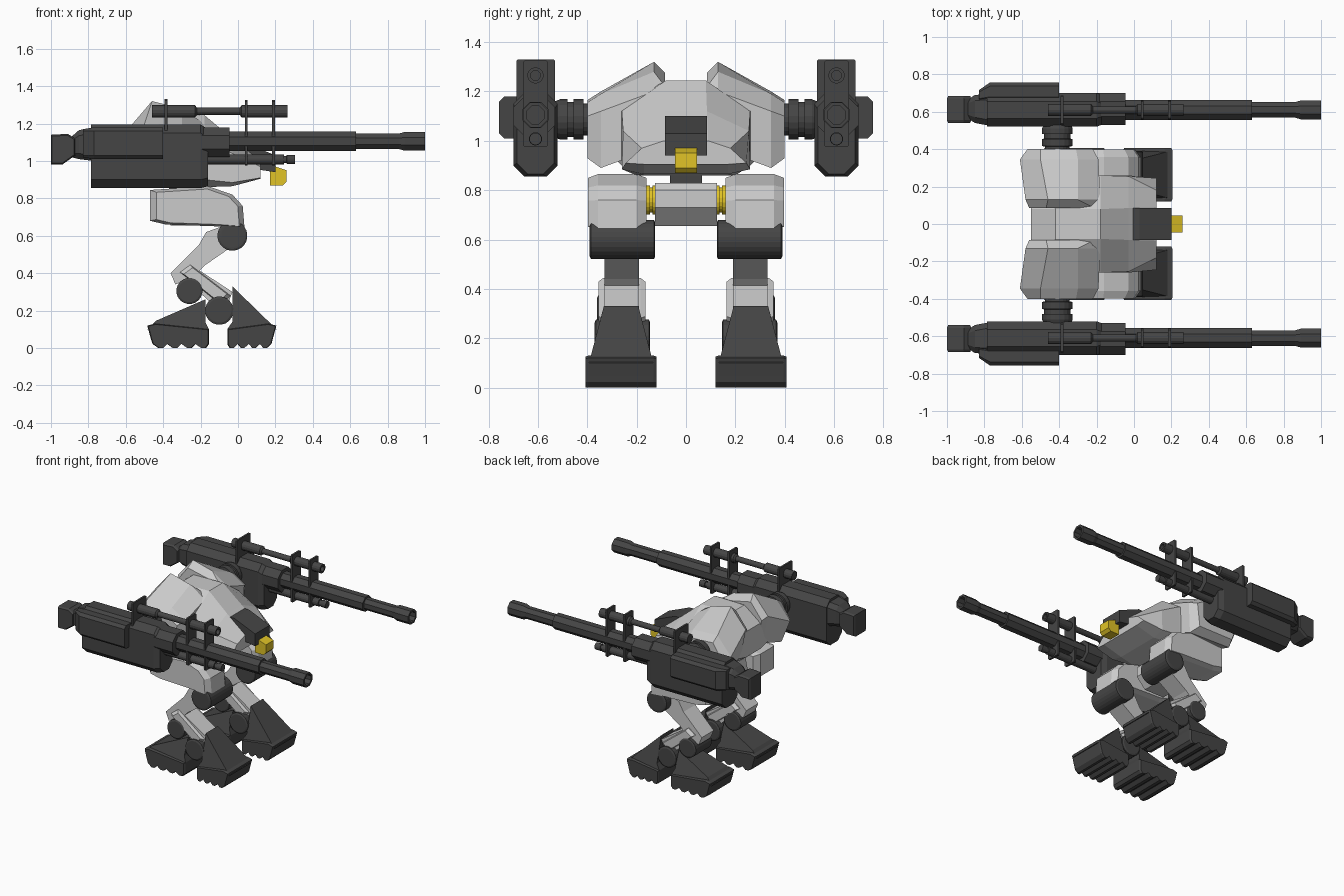
import bpy, bmesh
from math import cos, sin, pi


def material(name, col):
    m = bpy.data.materials.new(name)
    m.diffuse_color = (*col, 1)
    return m


DARK = material("dark_grey", (0.06, 0.06, 0.06))
YELLOW = material("yellow", (0.75, 0.55, 0.02))


def loft(name, rings, mat=None, mirror=True):
    """Skin a list of equal-length rings and cap both ends."""
    bm = bmesh.new()
    vs = [[bm.verts.new(p) for p in r] for r in rings]
    n = len(rings[0])
    for a, b in zip(vs, vs[1:]):
        for i in range(n):
            bm.faces.new((a[i], a[(i + 1) % n], b[(i + 1) % n], b[i]))
    bm.faces.new(vs[0])
    bm.faces.new(vs[-1])
    bmesh.ops.recalc_face_normals(bm, faces=bm.faces)
    me = bpy.data.meshes.new(name)
    bm.to_mesh(me)
    bm.free()
    ob = bpy.data.objects.new(name, me)
    bpy.context.collection.objects.link(ob)
    if mat:
        me.materials.append(mat)
    if mirror:
        m = ob.modifiers.new("mirror", 'MIRROR')
        m.use_axis = (False, True, False)
        m.use_mirror_merge = False
    return ob


def slab(name, pts, y0, y1, ch=0.0, k=0.85, mat=None, mirror=True):
    """Side profile (x, z) extruded in y, ends chamfered by ch and shrunk by k."""
    cx = sum(p[0] for p in pts) / len(pts)
    cz = sum(p[1] for p in pts) / len(pts)
    ring = lambda y, s: [(cx + (x - cx) * s, y, cz + (z - cz) * s) for x, z in pts]
    rings = [ring(y0, 1), ring(y1, 1)]
    if ch:
        rings = [ring(y0, k), ring(y0 + ch, 1), ring(y1 - ch, 1), ring(y1, k)]
    return loft(name, rings, mat, mirror)


def oct_x(name, secs, mat=DARK):
    """Chamfered boxes along x: sections are (x, y0, y1, z0, z1, chamfer)."""
    rings = []
    for x, a, b, c, d, h in secs:
        yz = [(a + h, c), (b - h, c), (b, c + h), (b, d - h),
              (b - h, d), (a + h, d), (a, d - h), (a, c + h)]
        rings.append([(x, y, z) for y, z in yz])
    return loft(name, rings, mat)


def tube(name, axis, c, steps, n=20, mat=DARK):
    """Stepped cylinder along x or y; steps are (position, radius)."""
    rings = []
    for t, r in steps:
        q = [(c[0] + r * cos(2 * pi * (i + .5) / n), c[1] + r * sin(2 * pi * (i + .5) / n)) for i in range(n)]
        rings.append([(t, u, v) if axis == 'x' else (u, t, v) for u, v in q])
    return loft(name, rings, mat)


# Torso: cross-sections along x, given as half profiles
secs = [(-.55, [(.08, 1.14), (.20, 1.10), (.20, .98), (.08, .95)]),
        (-.42, [(.08, 1.24), (.28, 1.14), (.28, .92), (.20, .87)]),
        (-.18, [(.08, 1.245), (.26, 1.12), (.26, .90), (.20, .86)]),
        (-.03, [(.085, 1.12), (.255, 1.04), (.26, .885), (.17, .865)]),
        (.12, [(.09, 1.0), (.18, .97), (.245, .91), (.17, .905)])]
loft("torso", [[(x, y, z) for y, z in h] + [(x, -y, z) for y, z in h[::-1]] for x, h in secs], mirror=False)

# Shoulder armour: side profiles stepped outward
sh = [(.085, [(-.56, 1.16), (-.47, 1.275), (-.21, 1.22), (-.17, 1.12), (-.20, 1.0), (-.52, 1.0)]),
      (.13, [(-.58, 1.18), (-.46, 1.32), (-.30, 1.28), (-.18, 1.20), (-.18, .97), (-.54, .97)]),
      (.345, [(-.61, 1.07), (-.50, 1.20), (-.30, 1.19), (-.19, 1.12), (-.20, .89), (-.54, .90)]),
      (.40, [(-.57, 1.06), (-.50, 1.165), (-.31, 1.155), (-.22, 1.10), (-.24, .93), (-.52, .93)])]
loft("shoulder_armour", [[(x, y, z) for x, z in p] for y, p in sh])

# Snout and yellow sensor
slab("snout", [(-.04, 1.10), (.03, 1.10), (.20, 1.03), (.20, .94), (.10, .955), (-.04, .95)],
     -.085, .085, mat=DARK, mirror=False)
slab("sensor", [(.17, .98), (.245, .955), (.26, .95), (.26, .89), (.24, .87), (.17, .87)],
     -.045, .045, mat=YELLOW, mirror=False)

# Waist, pelvis and hip rings
slab("waist", [(-.37, .90), (-.20, .90), (-.20, .81), (-.37, .81)], -.065, .065, mat=DARK, mirror=False)
slab("pelvis", [(-.40, .83), (-.16, .83), (-.13, .80), (-.13, .73), (-.20, .655), (-.36, .655), (-.42, .73)],
     -.125, .125, mirror=False)
tube("hip_ring", 'y', (-.27, .76), [(.12, .06), (.135, .06), (.136, .052), (.145, .052),
                                    (.146, .06), (.17, .06)], mat=YELLOW)

# Legs
slab("thigh", [(-.47, .845), (-.16, .865), (-.03, .82), (.025, .76), (.035, .64), (-.10, .65), (-.385, .66), (-.47, .68)],
     .16, .397, .04, .88)
tube("knee", 'y', (-.03, .60), [(.125, .07), (.13, .08), (.385, .08), (.39, .07), (.391, .06)], 24)
slab("upper_shin", [(-.06, .66), (-.17, .62), (-.21, .55), (-.36, .40), (-.335, .34), (-.25, .37), (-.18, .44), (-.05, .53)],
     .19, .33)
slab("lower_shin", [(-.26, .45), (-.03, .30), (-.06, .22), (-.12, .22), (-.32, .40)], .19, .33)
slab("shin_side_plate", [(-.255, .445), (-.04, .28), (-.09, .23), (-.31, .405)], .165, .355, .02)
tube("rear_ankle", 'y', (-.26, .305), [(.165, .06), (.17, .07), (.355, .07), (.36, .06)])
tube("ankle", 'y', (-.10, .20), [(.145, .065), (.15, .076), (.365, .076), (.37, .065)])


def foot(name, x_heel, x_toe, top, x_top):
    """Tapered wedge plus a flared sole with a toothed underside."""
    d = 1 if x_toe > x_heel else -1
    wedge = [(x_heel, .10), (x_top, .14), (x_top, top), (x_toe - .045 * d, .145), (x_toe, .10)]
    half = lambda z: .13 - .06 * (z - .1) / (top - .1)
    loft(name + "_wedge", [[(x, .263 + s * half(z), z) for x, z in wedge] for s in (-1, 1)], DARK)
    a, b = x_heel, x_toe - .02 * d
    teeth = []
    for i in range(4):
        w = (b - a) / 4
        teeth += [(a + w * (i + .2), 0), (a + w * (i + .5), 0), (a + w * (i + .9), .022)]
    sole = [(a, .10), (a, .02)] + teeth + [(b, .045), (x_toe, .12), (x_toe - .04 * d, .13)]
    slab(name + "_sole", sole, .12, .407, .012, .96, DARK)


foot("front_foot", -.057, .205, .33, -.03)
foot("rear_foot", -.155, -.485, .26, -.175)

# Arm joint between shoulder and gun
tube("arm_joint", 'y', (-.41, 1.087), [(.36, .066), (.415, .066), (.416, .083), (.455, .083),
                                       (.456, .072), (.48, .072), (.481, .083), (.51, .083), (.54, .07)])

# Gun housing with side box and tail block
oct_x("gun_housing", [(-.785, .52, .70, .855, 1.195, .045), (-.20, .52, .70, .855, 1.195, .045),
                      (-.16, .535, .685, .865, 1.17, .045)])
oct_x("gun_side_box", [(-.83, .66, .715, 1.02, 1.17, .01), (-.77, .66, .757, 1.01, 1.18, .02),
                       (-.40, .66, .757, 1.01, 1.18, .02)])
oct_x("gun_neck", [(-.89, .565, .665, 1.02, 1.13, .02), (-.85, .54, .69, 1.01, 1.165, .03),
                   (-.77, .525, .695, 1.0, 1.18, .03)])
slab("gun_tail", [(-1, 1.14), (-.91, 1.145), (-.87, 1.12), (-.87, 1.03), (-.94, .98), (-1, .98)],
     .54, .685, .015, .9, DARK)

# Barrel, octagonal, with hollow muzzle
oct_x("barrel_base", [(-.20, .53, .70, 1.02, 1.18, .045), (-.045, .53, .70, 1.02, 1.18, .045)])


def sq(x, r):
    return (x, .61 - r, .61 + r, 1.105 - r, 1.105 + r, r * .586)


oct_x("barrel", [sq(-.06, .053), sq(.63, .053), sq(.631, .041), sq(.86, .041), sq(.89, .05),
                 sq(1.0, .05), sq(1.0, .036), sq(.93, .036)])

# Upper and lower side tubes
tube("upper_tube", 'x', (.61, 1.265), [(-.46, .033), (-.23, .033), (-.22, .02), (.01, .02), (.02, .033),
                                       (.265, .033), (.265, .02), (.24, .02)], 14)
tube("lower_tube", 'x', (.61, 1.008), [(-.18, .027), (.245, .027), (.246, .019), (.26, .019),
                                       (.261, .025), (.305, .025)], 14)

# Bracket plates holding the tubes
for i, (x, y0, y1, z0, z1) in enumerate([(-.385, .53, .687, 1.15, 1.33), (.045, .56, .66, .975, 1.325),
                                         (.19, .56, .66, .975, 1.325)]):
    oct_x(f"tube_bracket_{i + 1}", [(x - .007, y0, y1, z0, z1, .006), (x + .007, y0, y1, z0, z1, .006)])
